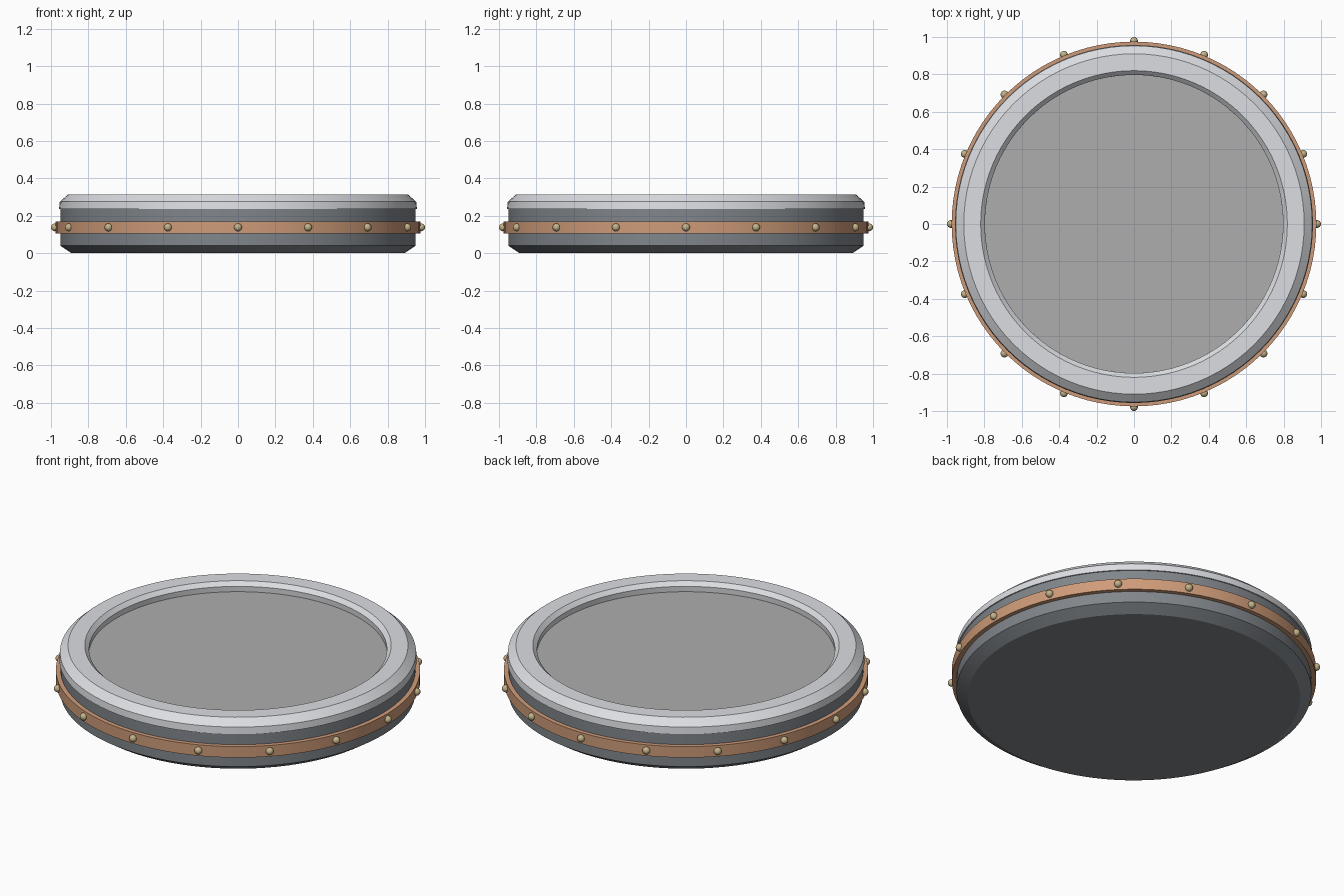
import bpy
import math

if "Cube" in bpy.data.objects:
    bpy.data.objects.remove(bpy.data.objects["Cube"])

SEGMENTS = 96
RIVETS = 16


def material(name, colour):
    mat = bpy.data.materials.new(name)
    mat.diffuse_color = (*colour, 1)
    mat.use_nodes = True
    mat.node_tree.nodes["Principled BSDF"].inputs["Base Color"].default_value = mat.diffuse_color
    return mat


def finish(obj, mat):
    obj.data.materials.append(mat)
    bpy.ops.object.select_all(action='DESELECT')
    obj.select_set(True)
    bpy.context.view_layer.objects.active = obj
    bpy.ops.object.shade_smooth_by_angle(angle=math.radians(25))


def lathe(name, profile, mat, ring=False):
    """Spin (radius, z) points, listed bottom to top on the outside, around z.
    A ring joins its last point to its first; otherwise the ends are capped."""
    n = len(profile)
    verts = [(r * math.cos(a), r * math.sin(a), z)
             for a in (2 * math.pi * i / SEGMENTS for i in range(SEGMENTS))
             for r, z in profile]
    faces = []
    for i in range(SEGMENTS):
        j = (i + 1) % SEGMENTS
        for k in range(n if ring else n - 1):
            m = (k + 1) % n
            faces.append((i * n + k, j * n + k, j * n + m, i * n + m))
    if not ring:
        faces.append([i * n for i in reversed(range(SEGMENTS))])
        faces.append([i * n + n - 1 for i in range(SEGMENTS)])
    mesh = bpy.data.meshes.new(name)
    mesh.from_pydata(verts, [], faces)
    obj = bpy.data.objects.new(name, mesh)
    bpy.context.collection.objects.link(obj)
    finish(obj, mat)
    return obj


slate = material("slate", (0.22, 0.24, 0.26))
silver = material("silver", (0.72, 0.73, 0.76))
face_grey = material("face_grey", (0.42, 0.42, 0.42))
copper = material("copper", (0.62, 0.33, 0.19))
brass = material("brass", (0.55, 0.45, 0.25))

# Dish-shaped housing with chamfered foot
lathe("housing", [(0.89, 0), (0.95, 0.04), (0.95, 0.24)], slate)

# Bevelled rim around the top
lathe("rim", [(0.80, 0.235), (0.957, 0.235), (0.953, 0.275), (0.91, 0.313),
              (0.82, 0.313), (0.797, 0.29)], silver, ring=True)

# Recessed flat face
lathe("face_plate", [(0.80, 0.24), (0.80, 0.258)], face_grey)

# Band around the side
lathe("band", [(0.945, 0.105), (0.975, 0.105), (0.975, 0.17), (0.945, 0.17)],
      copper, ring=True)

# Rivets on the band
for i in range(RIVETS):
    a = 2 * math.pi * i / RIVETS
    bpy.ops.mesh.primitive_uv_sphere_add(
        segments=16, ring_count=10, radius=0.021,
        location=(0.979 * math.cos(a), 0.979 * math.sin(a), 0.138))
    rivet = bpy.context.object
    rivet.name = f"rivet_{i + 1}"
    finish(rivet, brass)
